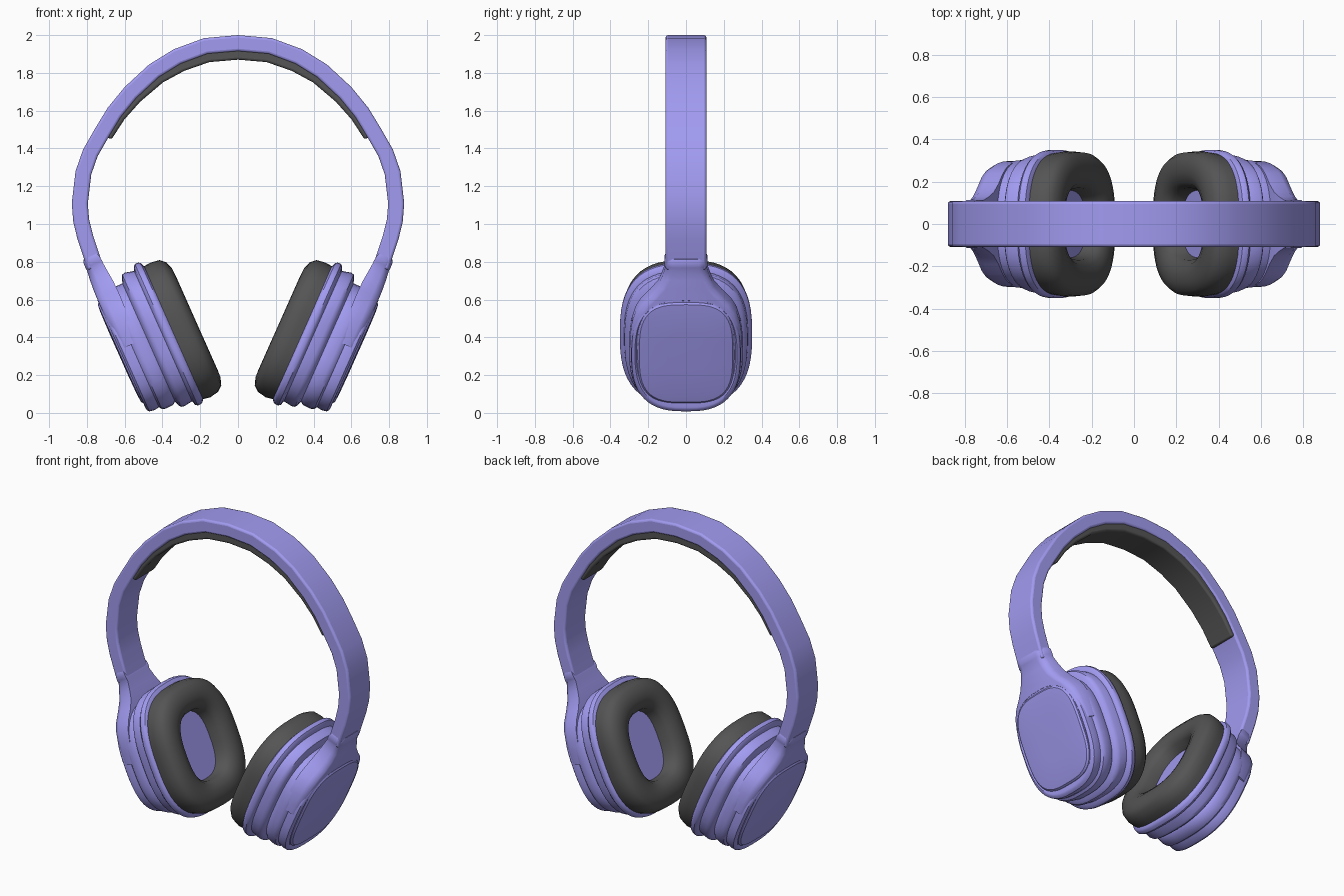
import bpy, bmesh, math
from mathutils import Vector

if "Cube" in bpy.data.objects:
    bpy.data.objects.remove(bpy.data.objects["Cube"])

TILT = math.radians(24)          # lean of the ear cups


def material(name, rgb):
    m = bpy.data.materials.new(name)
    m.diffuse_color = (*rgb, 1)
    m.use_nodes = True
    m.node_tree.nodes["Principled BSDF"].inputs["Base Color"].default_value = m.diffuse_color
    return m


VIOLET = material("violet", (0.36, 0.33, 0.88))
DARK = material("dark_grey", (0.09, 0.09, 0.09))


def cup(n, u, y):
    """Cup coordinates (n outward, u up along the cup, y depth) to world."""
    c, s = math.cos(TILT), math.sin(TILT)
    return Vector((n * c + u * s, y, u * c - n * s))


def loft(name, rings, mat, mirror=False, bevel=0, angle=35):
    """Skin a list of equal-length rings, cap the ends, shade smooth by angle."""
    bm = bmesh.new()
    vs = [[bm.verts.new(p) for p in r] for r in rings]
    k = len(rings[0])
    for a, b in zip(vs, vs[1:]):
        for i in range(k):
            j = (i + 1) % k
            bm.faces.new((a[i], a[j], b[j], b[i]))
    bm.faces.new(vs[0][::-1])
    bm.faces.new(vs[-1])
    bmesh.ops.recalc_face_normals(bm, faces=bm.faces)
    me = bpy.data.meshes.new(name)
    bm.to_mesh(me)
    bm.free()
    ob = bpy.data.objects.new(name, me)
    bpy.context.collection.objects.link(ob)
    me.materials.append(mat)
    bpy.ops.object.select_all(action='DESELECT')
    ob.select_set(True)
    bpy.context.view_layer.objects.active = ob
    bpy.ops.object.shade_smooth_by_angle(angle=math.radians(angle))
    if bevel:
        b = ob.modifiers.new("bevel", 'BEVEL')
        b.width, b.segments, b.angle_limit = bevel, 3, math.radians(40)
    if mirror:
        ob.modifiers.new("mirror", 'MIRROR').use_clip = False
    return ob


def oval(n, lo, hi, hy, e=2.7, count=56):
    """Superellipse ring across the cup axis, spanning lo..hi in height."""
    pts = []
    for i in range(count):
        t = 2 * math.pi * i / count
        c, s = math.cos(t), math.sin(t)
        y = math.copysign(abs(c) ** (2 / e), c) * hy
        u = math.copysign(abs(s) ** (2 / e), s) * (hi - lo) / 2 + (lo + hi) / 2
        pts.append(cup(n, u, y))
    return pts


# Ear cushions: rounded oval with a hollow
loft("ear_cushion", [oval(*r) for r in (
    (.155, .145, .91, .335), (.10, .135, .915, .343), (.05, .145, .908, .338),
    (.022, .168, .882, .318), (.008, .21, .84, .28), (.006, .25, .80, .24),
    (.02, .29, .76, .195), (.05, .313, .737, .17), (.11, .32, .73, .16))],
    DARK, mirror=True, angle=60).data.materials.append(VIOLET)
cushion = bpy.data.objects["ear_cushion"]
cushion.data.polygons[-1].material_index = 1     # speaker cloth in the hollow

# Ear cup housings: stepped stack of rims
loft("ear_cup_housing", [oval(*r) for r in (
    (.135, .15, .905, .33), (.148, .128, .935, .346), (.16, .122, .942, .35),
    (.178, .122, .942, .35), (.19, .132, .93, .342), (.197, .155, .91, .328),
    (.245, .148, .922, .325), (.262, .152, .918, .318), (.272, .165, .90, .308),
    (.28, .19, .875, .293), (.297, .178, .875, .30), (.34, .176, .875, .302),
    (.36, .182, .87, .297), (.37, .198, .86, .287), (.40, .193, .86, .291),
    (.425, .198, .855, .288), (.435, .21, .85, .278), (.437, .225, .845, .27),
    (.43, .24, .84, .262))], VIOLET, mirror=True)

# Outer cover plates
loft("cover_plate", [oval(*r, e=3.2) for r in (
    (.40, .25, .835, .256), (.435, .25, .835, .256), (.445, .26, .825, .247),
    (.449, .30, .785, .21), (.451, .42, .67, .1))], VIOLET, mirror=True)

# Yoke arms: flare from the band width to wrap the housing
yoke = []
for u, hy, n0, n1 in ((1.075, .108, .34, .415), (1.06, .114, .333, .424),
                      (1.03, .114, .33, .426), (1.015, .110, .33, .424),
                      (.96, .128, .325, .43), (.91, .15, .32, .434),
                      (.86, .19, .318, .436), (.81, .238, .318, .436),
                      (.76, .268, .32, .436), (.70, .286, .322, .435),
                      (.63, .295, .326, .434), (.56, .298, .33, .432)):
    m = n1 - .35 * (n1 - n0)                      # shoulder rounding
    yoke.append([cup(n0, u, -hy), cup(m, u, -hy), cup(n1 - .008, u, -hy + .018),
                 cup(n1, u, -hy + .045), cup(n1, u, hy - .045),
                 cup(n1 - .008, u, hy - .018), cup(m, u, hy), cup(n0, u, hy)])
loft("yoke_arm", yoke, VIOLET, mirror=True, angle=50)

# Headband path: outer edge, right half, then mirrored
half = [(0, 2), (.18, 1.984), (.34, 1.925), (.47, 1.845), (.60, 1.725),
        (.69, 1.615), (.76, 1.50), (.82, 1.395), (.86, 1.28), (.88, 1.11),
        (.872, 1.01), (.85, .92), (.795, .755)]
path = [Vector((-x, 0, z)) for x, z in half[:0:-1]] + [Vector((x, 0, z)) for x, z in half]


def band(i, outer, inner, hy):
    """Rectangular section at path point i, between two inward offsets."""
    t = path[min(i + 1, len(path) - 1)] - path[max(i - 1, 0)]
    n = Vector((t.z, 0, -t.x)).normalized()      # points inward
    n = n if n.dot(Vector((0, 0, 1.1)) - path[i]) > 0 else -n
    a, b = path[i] + n * outer, path[i] + n * inner
    y = Vector((0, hy, 0))
    return [a - y, a + y, b + y, b - y]


mid = len(half) - 1
loft("headband", [band(i, 0, .085, .108) for i in range(len(path))],
     VIOLET, bevel=.013)

# Head pad under the top of the band
depth = (.13, .13, .127, .12, .113, .108, .104)
loft("head_pad", [band(mid + i, .07, depth[abs(i)], .098) for i in range(-6, 7)],
     DARK, bevel=.012)
